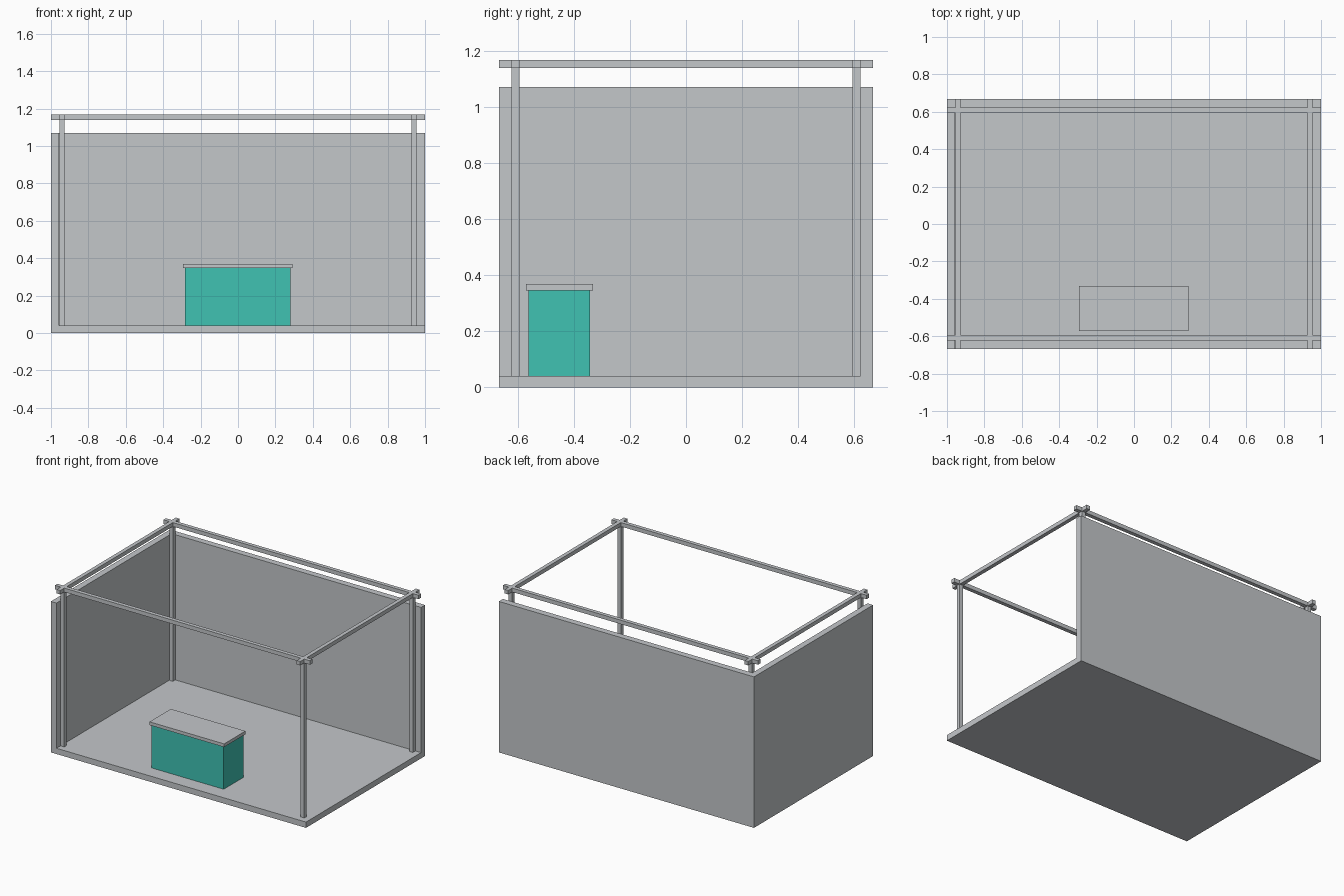
import bpy

if "Cube" in bpy.data.objects:
    bpy.data.objects.remove(bpy.data.objects["Cube"], do_unlink=True)


def make_material(name, rgb):
    mat = bpy.data.materials.new(name)
    mat.use_nodes = True
    color = (*rgb, 1.0)
    mat.diffuse_color = color
    mat.node_tree.nodes["Principled BSDF"].inputs["Base Color"].default_value = color
    return mat


grey = make_material("light grey", (0.55, 0.57, 0.59))
teal = make_material("teal", (0.05, 0.54, 0.45))


def box(name, x, y, z, mat):
    """Box from (min, max) ranges on each axis."""
    bpy.ops.mesh.primitive_cube_add(
        size=1, location=[(a + b) / 2 for a, b in (x, y, z)])
    obj = bpy.context.object
    obj.name = name
    obj.scale = [b - a for a, b in (x, y, z)]
    bpy.ops.object.transform_apply(location=False, rotation=False, scale=True)
    obj.data.materials.append(mat)
    return obj


def around(center, width):
    return (center - width / 2, center + width / 2)


HALF_X, HALF_Y = 1.0, 0.667
WALL_X, WALL_Y = -0.956, 0.622      # inner wall faces
FLOOR_TOP, WALL_TOP = 0.041, 1.07
BEAM_LOW, BEAM_TOP = 1.139, 1.167
POST_X, POST_Y, BAR = 0.941, 0.608, 0.028

# Floor and the two walls
box("floor", (WALL_X, HALF_X), (-HALF_Y, WALL_Y), (0, FLOOR_TOP), grey)
box("back_wall", (-HALF_X, HALF_X), (WALL_Y, HALF_Y), (0, WALL_TOP), grey)
box("side_wall", (-HALF_X, WALL_X), (-HALF_Y, WALL_Y), (0, WALL_TOP), grey)

# Corner posts
for y_name, sy in (("front", -1), ("back", 1)):
    for x_name, sx in (("right", -1), ("left", 1)):
        box(f"{y_name}_{x_name}_post", around(sx * POST_X, BAR),
            around(sy * POST_Y, BAR), (FLOOR_TOP, BEAM_LOW), grey)

# Crossing top beams that run out to the edges
for name, s in (("front", -1), ("back", 1)):
    box(f"{name}_beam", (-HALF_X, HALF_X), around(s * POST_Y, BAR),
        (BEAM_LOW, BEAM_TOP), grey)
for name, s in (("right", -1), ("left", 1)):
    box(f"{name}_beam", around(s * POST_X, BAR), (-HALF_Y, HALF_Y),
        (BEAM_LOW, BEAM_TOP), grey)

# Counter with overhanging top
box("counter_body", (-0.284, 0.281), (-0.561, -0.342), (FLOOR_TOP, 0.346), teal)
box("counter_top", (-0.294, 0.291), (-0.571, -0.332), (0.346, 0.369), grey)
